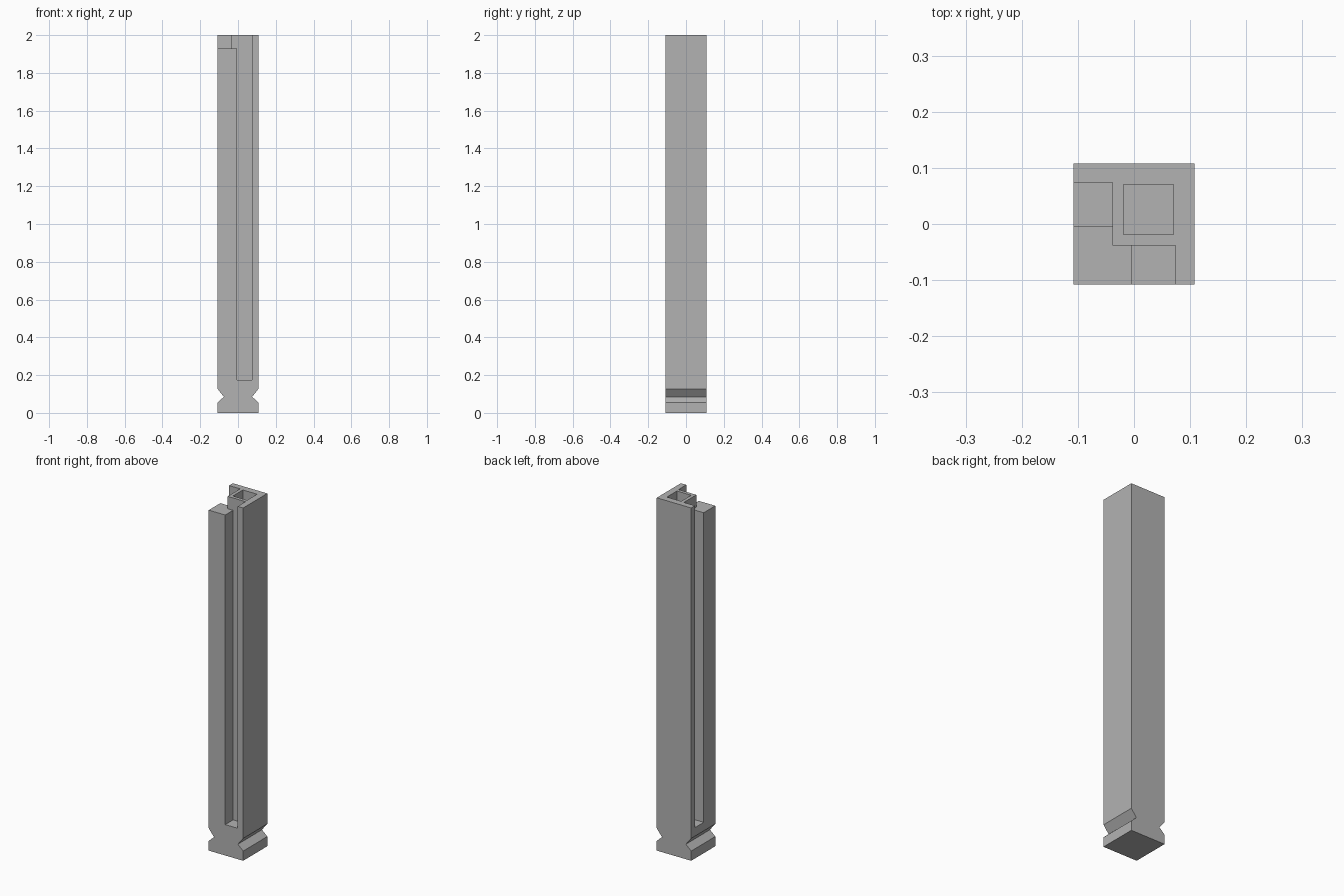
import bpy
import bmesh
from mathutils import Vector

if "Cube" in bpy.data.objects:
    bpy.data.objects.remove(bpy.data.objects["Cube"])

HALF, TOP = 0.108, 2.0          # half width and height of the post
CORE, SLOT_IN, SLOT_OUT = -0.038, -0.0045, 0.074
SLOT_FLOOR, STEP = 0.175, 1.93
OUT = -0.2                      # cutters reach past the post

grey = bpy.data.materials.new("grey")
grey.use_nodes = True
colour = (0.45, 0.45, 0.45, 1)
grey.diffuse_color = colour
grey.node_tree.nodes["Principled BSDF"].inputs["Base Color"].default_value = colour


def prism(name, points, direction):
    """Extrude a closed outline of 3D points along a direction."""
    bm = bmesh.new()
    face = bm.faces.new([bm.verts.new(p) for p in points])
    moved = bmesh.ops.extrude_face_region(bm, geom=[face])["geom"]
    verts = [v for v in moved if isinstance(v, bmesh.types.BMVert)]
    bmesh.ops.translate(bm, verts=verts, vec=Vector(direction))
    bmesh.ops.recalc_face_normals(bm, faces=bm.faces)
    mesh = bpy.data.meshes.new(name)
    bm.to_mesh(mesh)
    bm.free()
    mesh.materials.append(grey)
    obj = bpy.data.objects.new(name, mesh)
    bpy.context.collection.objects.link(obj)
    return obj


def cut(target, name, outline, bottom):
    """Cut a plan outline out of the target, from bottom up through the top."""
    cutter = prism(name, [(x, y, bottom) for x, y in outline], (0, 0, TOP + 0.1 - bottom))
    cutter.hide_render = True
    mod = target.modifiers.new(name, 'BOOLEAN')
    mod.operation, mod.solver, mod.object = 'DIFFERENCE', 'EXACT', cutter
    bpy.context.view_layer.objects.active = target
    bpy.ops.object.modifier_apply(modifier=name)
    bpy.data.objects.remove(cutter)


def rect(x0, y0, x1, y1):
    return [(x0, y0), (x1, y0), (x1, y1), (x0, y1)]


# Post with a V groove on both sides of the foot
side = [(HALF, 0), (HALF, 0.055), (0.075, 0.085), (HALF, 0.127), (HALF, TOP)]
profile = side + [(-x, z) for x, z in reversed(side)]
post = prism("slotted_post", [(x, -HALF, z) for x, z in profile], (0, 2 * HALF, 0))

# Lowered corner around the core
corner = [(OUT, OUT), (SLOT_OUT, OUT), (SLOT_OUT, CORE),
          (CORE, CORE), (CORE, SLOT_OUT), (OUT, SLOT_OUT)]
cut(post, "corner_step", corner, STEP)

# Long panel slots in two adjoining sides
cut(post, "front_slot", rect(SLOT_IN, OUT, SLOT_OUT, CORE), SLOT_FLOOR)
cut(post, "side_slot", rect(OUT, SLOT_IN, CORE, SLOT_OUT), SLOT_FLOOR)

# Square hollow in the core
cut(post, "core_hollow", rect(-0.019, -0.019, 0.0705, 0.0705), SLOT_FLOOR)
